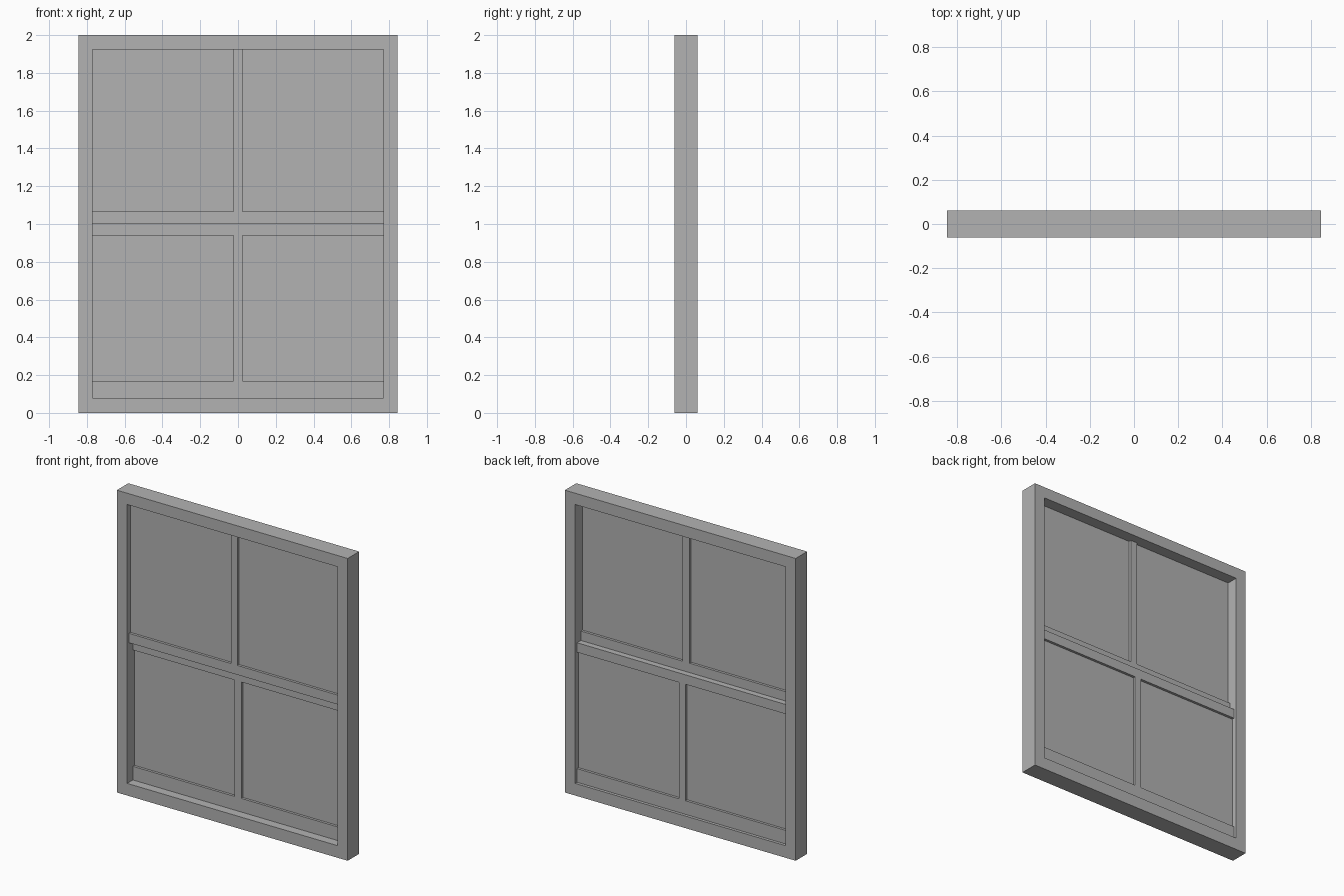
import bpy, bmesh

if "Cube" in bpy.data.objects:
    bpy.data.objects.remove(bpy.data.objects["Cube"])

grey = bpy.data.materials.new("window_grey")
grey.diffuse_color = (0.448, 0.448, 0.448, 1)
grey.use_nodes = True
grey.node_tree.nodes["Principled BSDF"].inputs["Base Color"].default_value = grey.diffuse_color

HALF_W, HEIGHT, HALF_D = 0.845, 2.0, 0.06   # outer frame
IN_X, IN_Z0, IN_Z1 = 0.77, 0.08, 1.925      # opening
MEET = 1.003                                # height where the sashes meet


def finish(name, bm):
    bmesh.ops.recalc_face_normals(bm, faces=bm.faces)
    mesh = bpy.data.meshes.new(name)
    bm.to_mesh(mesh)
    bm.free()
    mesh.materials.append(grey)
    obj = bpy.data.objects.new(name, mesh)
    bpy.context.collection.objects.link(obj)
    return obj


def box(name, x, y, z):
    """Box from (min, max) ranges."""
    bm = bmesh.new()
    bmesh.ops.create_cube(bm, size=1)
    for v in bm.verts:
        v.co = [(r[0] + r[1]) / 2 + c * (r[1] - r[0])
                for r, c in zip((x, y, z), v.co)]
    return finish(name, bm)


# Outer frame: mitred ring swept around the opening
bm = bmesh.new()
outer = [(-HALF_W, 0), (HALF_W, 0), (HALF_W, HEIGHT), (-HALF_W, HEIGHT)]
inner = [(-IN_X, IN_Z0), (IN_X, IN_Z0), (IN_X, IN_Z1), (-IN_X, IN_Z1)]
sections = []
for (ox, oz), (ix, iz) in zip(outer, inner):
    sections.append([bm.verts.new(p) for p in (
        (ox, -HALF_D, oz), (ox, HALF_D, oz), (ix, HALF_D, iz), (ix, -HALF_D, iz))])
for i in range(4):
    a, b = sections[i], sections[(i + 1) % 4]
    for j in range(4):
        k = (j + 1) % 4
        bm.faces.new((a[j], a[k], b[k], b[j]))
finish("outer_frame", bm)


def sash(name, y, glass, rails, bar):
    """Pane, horizontal rails and the central glazing bar of one sash."""
    mid = (y[0] + y[1]) / 2
    box(name + "_pane", (-IN_X, IN_X), (mid - 0.003, mid + 0.003), glass)
    for label, z in rails.items():
        box(name + "_" + label, (-IN_X, IN_X), y, z)
    box(name + "_glazing_bar", (-0.024, 0.024), y, bar)


# Upper sash sits towards the front, lower sash towards the back
sash("upper_sash", (-0.04, 0.0), (1.06, IN_Z1),
     {"meeting_rail": (MEET, 1.065)}, (1.065, IN_Z1))
sash("lower_sash", (0.0, 0.04), (0.16, 0.945),
     {"meeting_rail": (0.94, MEET), "bottom_rail": (IN_Z0, 0.17)}, (0.17, 0.94))
